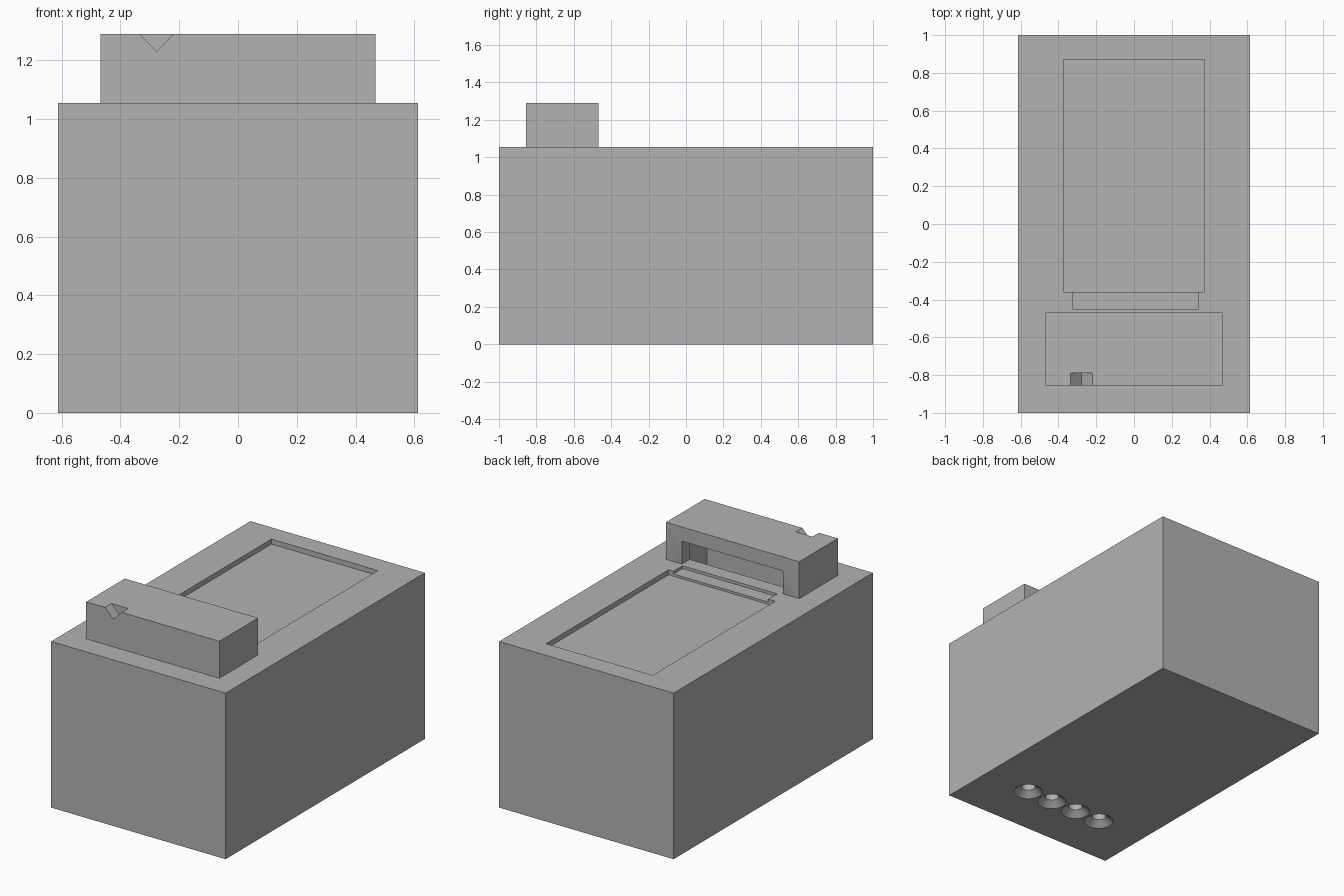
import bpy
import bmesh
from math import pi
from mathutils import Matrix, Vector

if "Cube" in bpy.data.objects:
    bpy.data.objects.remove(bpy.data.objects["Cube"], do_unlink=True)

grey = bpy.data.materials.new("plain grey")
grey.use_nodes = True
grey.diffuse_color = (0.45, 0.45, 0.45, 1)
grey.node_tree.nodes["Principled BSDF"].inputs["Base Color"].default_value = grey.diffuse_color


def finish(name, bm):
    bmesh.ops.recalc_face_normals(bm, faces=bm.faces)
    mesh = bpy.data.meshes.new(name)
    bm.to_mesh(mesh)
    bm.free()
    mesh.materials.append(grey)
    obj = bpy.data.objects.new(name, mesh)
    bpy.context.collection.objects.link(obj)
    return obj


def box(name, low, high):
    low, high = Vector(low), Vector(high)
    bm = bmesh.new()
    bmesh.ops.create_cube(bm, size=1, matrix=Matrix.Translation((low + high) / 2)
                          @ Matrix.Diagonal((*(high - low), 1)))
    return finish(name, bm)


def lathe(name, profile, x, y, sides=32):
    bm = bmesh.new()
    verts = [bm.verts.new((r, 0, z)) for r, z in profile]
    edges = [bm.edges.new(pair) for pair in zip(verts, verts[1:])]
    bmesh.ops.spin(bm, geom=verts + edges, cent=(0, 0, 0), axis=(0, 0, 1),
                   angle=2 * pi, steps=sides)
    bmesh.ops.remove_doubles(bm, verts=bm.verts, dist=0.0001)
    bmesh.ops.translate(bm, verts=bm.verts, vec=(x, y, 0))
    return finish(name, bm)


def prism(name, outline, y0, y1):
    bm = bmesh.new()
    face = bm.faces.new([bm.verts.new((x, y0, z)) for x, z in outline])
    ext = bmesh.ops.extrude_face_region(bm, geom=[face])["geom"]
    bmesh.ops.translate(bm, verts=[v for v in ext if isinstance(v, bmesh.types.BMVert)],
                        vec=(0, y1 - y0, 0))
    return finish(name, bm)


def combine(target, tool, operation):
    tool.hide_render = True
    mod = target.modifiers.new(tool.name, "BOOLEAN")
    mod.operation, mod.solver, mod.object = operation, "EXACT", tool
    bpy.context.view_layer.objects.active = target
    bpy.ops.object.modifier_apply(modifier=mod.name)
    bpy.data.objects.remove(tool, do_unlink=True)


TOP = 1.055

# Main block with the raised housing near the front
body = box("body", (-0.613, -1, 0), (0.613, 1, TOP))
combine(body, box("housing", (-0.468, -0.855, TOP - 0.1), (0.468, -0.468, 1.29)), "UNION")

# Shallow tray and the step in front of it
cutters = [
    box("tray", (-0.374, -0.36, TOP - 0.032), (0.374, 0.87, TOP + 0.02)),
    box("tray_step", (-0.325, -0.45, TOP - 0.018), (0.34, -0.35, TOP + 0.02)),
    # Well inside the housing and its opening at the back
    box("well", (-0.405, -0.79, 0.1), (0.405, -0.545, 1.225)),
    box("well_opening", (-0.355, -0.6, TOP), (0.355, -0.45, 1.2)),
    # V notch in the front wall
    prism("notch", [(-0.345, 1.3), (-0.277, 1.23), (-0.209, 1.3)], -0.87, -0.79),
]

# Row of countersunk holes underneath
for i in range(4):
    cutters.append(lathe(f"hole_{i + 1}", [(0, -0.02), (0.086, -0.02), (0.086, 0),
                                           (0.042, 0.035), (0.042, 0.15), (0, 0.15)],
                         (i - 1.5) * 0.185, -0.66))

for cutter in cutters:
    combine(body, cutter, "DIFFERENCE")

body.select_set(True)
bpy.context.view_layer.objects.active = body
bpy.ops.object.shade_smooth_by_angle(angle=pi / 6)
